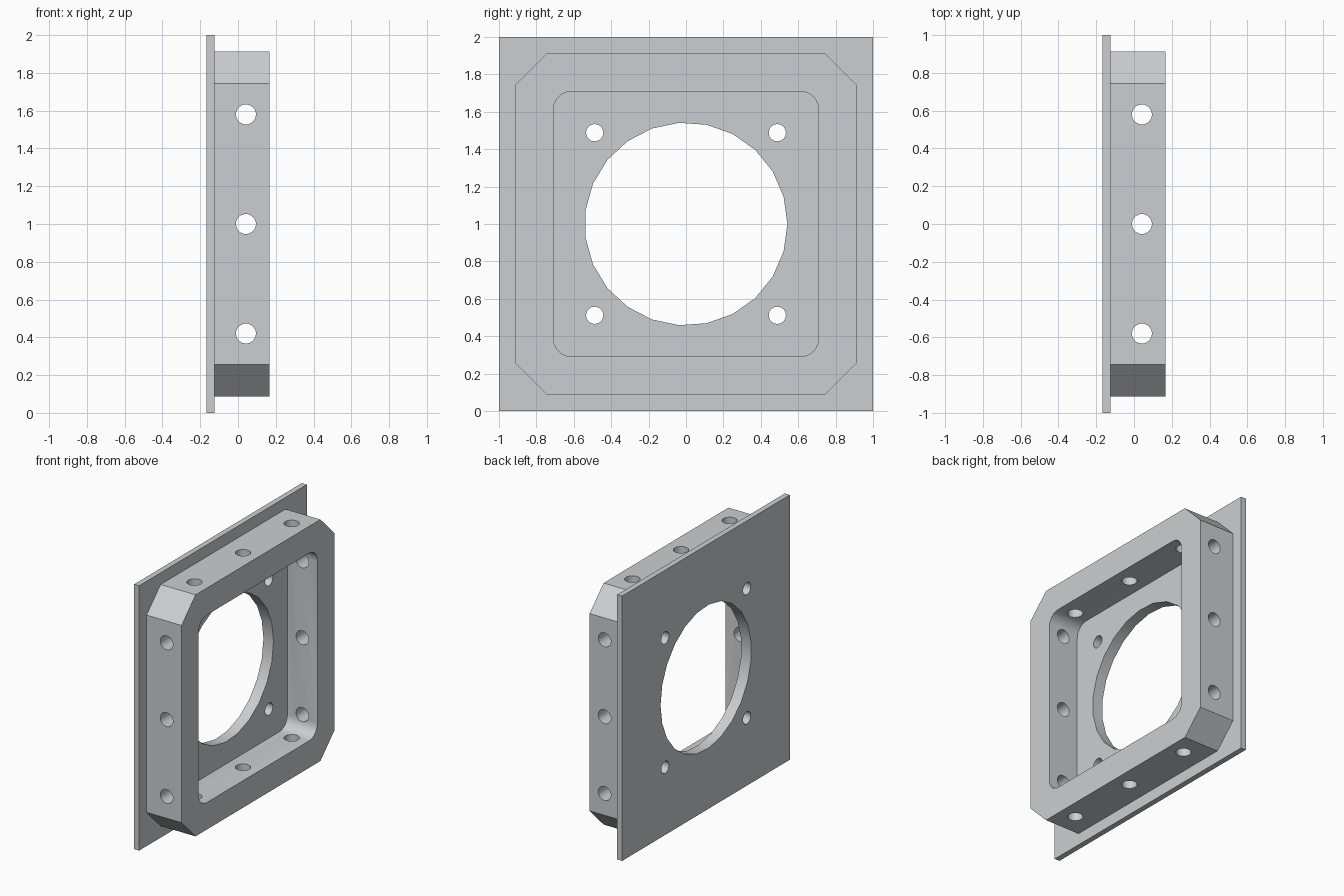
import bpy
import bmesh
from math import cos, sin, pi
from mathutils import Matrix, Vector

cube = bpy.data.objects.get("Cube")
if cube:
    bpy.data.objects.remove(cube, do_unlink=True)

CENTRE_Z = 1.0
BACK, PLATE_FRONT, FLOOR, FRONT = -0.167, -0.125, -0.083, 0.167

grey = bpy.data.materials.new("light_grey")
grey.use_nodes = True
colour = (0.6, 0.62, 0.635, 1)
grey.diffuse_color = colour
grey.node_tree.nodes["Principled BSDF"].inputs["Base Color"].default_value = colour


def prism(name, outline, start, end, axis="X", centre=(0, 0, CENTRE_Z)):
    """Extrude a 2D outline along an axis, from start to end."""
    turn = {
        "X": Matrix(((0, 0, 1), (1, 0, 0), (0, 1, 0))),
        "Y": Matrix(((0, 1, 0), (0, 0, 1), (1, 0, 0))),
        "Z": Matrix.Identity(3),
    }[axis]
    bm = bmesh.new()
    base = bm.faces.new([bm.verts.new((u, v, start)) for u, v in outline])
    extruded = bmesh.ops.extrude_face_region(bm, geom=[base])["geom"]
    for v in extruded:
        if isinstance(v, bmesh.types.BMVert):
            v.co.z = end
    for v in bm.verts:
        v.co = turn @ v.co + Vector(centre)
    bmesh.ops.recalc_face_normals(bm, faces=bm.faces)
    mesh = bpy.data.meshes.new(name)
    bm.to_mesh(mesh)
    bm.free()
    mesh.materials.append(grey)
    obj = bpy.data.objects.new(name, mesh)
    bpy.context.collection.objects.link(obj)
    return obj


def circle(radius, sides):
    return [(radius * cos(2 * pi * i / sides), radius * sin(2 * pi * i / sides))
            for i in range(sides)]


def square(half, corner=0.0, steps=0):
    """Square outline: sharp, chamfered (one step) or rounded (more steps)."""
    points = []
    for q in range(4):
        mid = pi / 4 + q * pi / 2
        cx, cy = [(half - corner) * (1 if f(mid) > 0 else -1) for f in (cos, sin)]
        for i in range(steps + 1):
            a = q * pi / 2 + (i * pi / 2 / steps if steps else pi / 4)
            r = corner
            points.append((cx + r * cos(a), cy + r * sin(a)))
    return points


def combine(target, tool, operation):
    """Apply a boolean, then drop the tool."""
    mod = target.modifiers.new("combine", "BOOLEAN")
    mod.operation = operation
    mod.solver = "EXACT"
    mod.object = tool
    bpy.context.view_layer.objects.active = target
    bpy.ops.object.modifier_apply(modifier=mod.name)
    bpy.data.objects.remove(tool, do_unlink=True)


# Back plate and chamfered frame, fused into one solid
body = prism("flanged_frame", square(1.0), BACK, PLATE_FRONT)
combine(body, prism("frame", square(0.912, 0.167, 1), BACK + 0.02, FRONT), "UNION")

# Rounded square recess and the large round opening
combine(body, prism("recess", square(0.708, 0.094, 6), FLOOR, FRONT + 0.1), "DIFFERENCE")
combine(body, prism("opening", circle(0.542, 23), BACK - 0.1, 0), "DIFFERENCE")

# Four screw holes through the floor
for y in (-0.488, 0.488):
    for z in (-0.488, 0.488):
        hole = prism("screw_hole", circle(0.046, 23), BACK - 0.1, 0,
                     centre=(0, y, CENTRE_Z + z))
        combine(body, hole, "DIFFERENCE")

# Three holes through each side wall
mid_x = (FLOOR + FRONT) / 2
for offset in (-0.58, 0, 0.58):
    for axis, centre in (("Y", (mid_x, 0, CENTRE_Z + offset)),
                         ("Z", (mid_x, offset, CENTRE_Z))):
        hole = prism("side_hole", circle(0.053, 23), -1.1, 1.1, axis, centre)
        combine(body, hole, "DIFFERENCE")

# Soft curves inside the holes, sharp edges elsewhere
bpy.ops.object.select_all(action="DESELECT")
body.select_set(True)
bpy.context.view_layer.objects.active = body
bpy.ops.object.shade_smooth_by_angle(angle=pi / 6)
